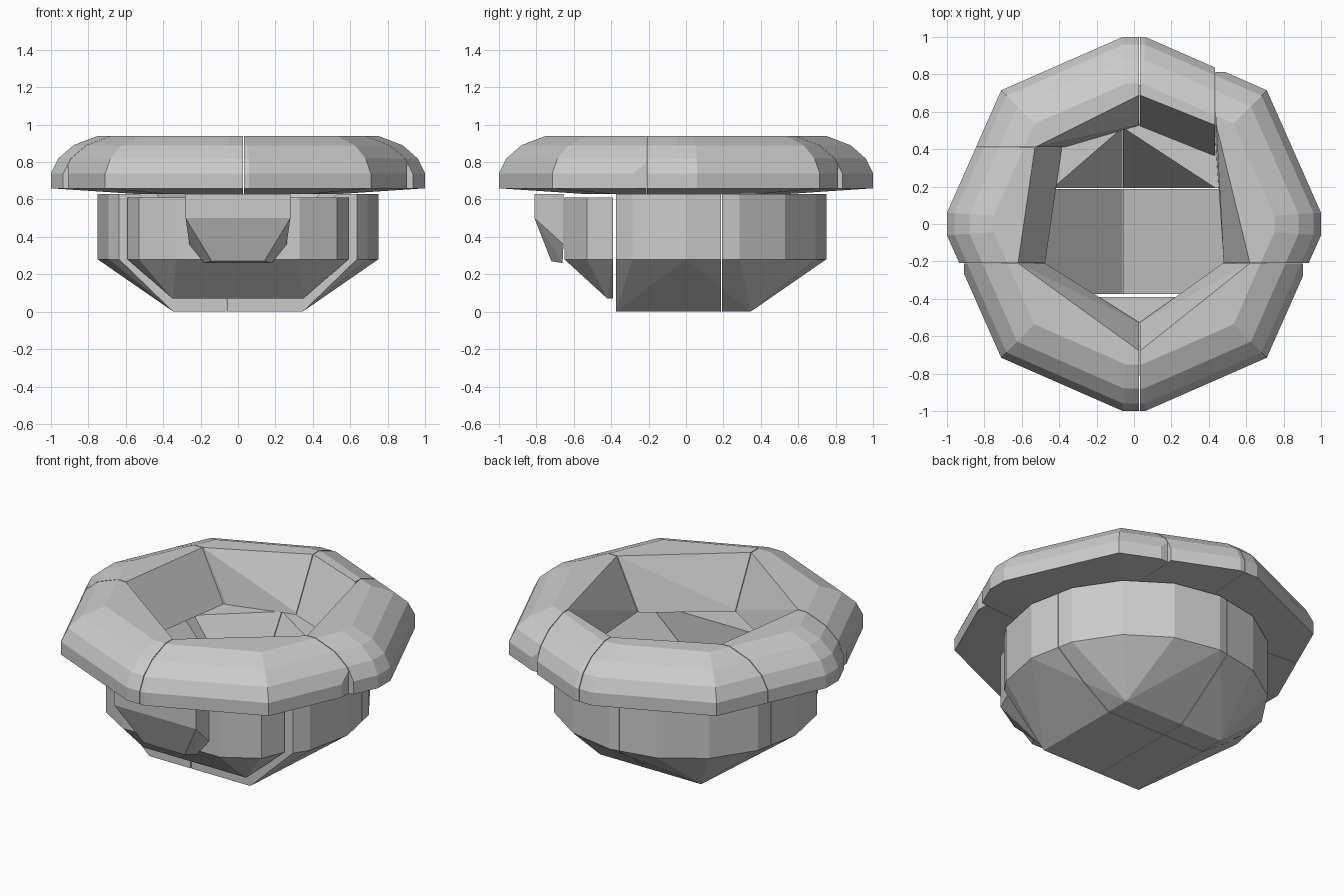
import bpy, bmesh, math
from mathutils import Vector as V

if "Cube" in bpy.data.objects:
    bpy.data.objects.remove(bpy.data.objects["Cube"])


def hull(bm, pts):
    vs = [bm.verts.new(p) for p in pts]
    r = bmesh.ops.convex_hull(bm, input=vs)
    junk = {g for g in r["geom_interior"] + r["geom_unused"] if isinstance(g, bmesh.types.BMVert)}
    bmesh.ops.delete(bm, geom=[v for v in junk if v.is_valid], context='VERTS')


def make(name, pts, cuts=()):
    """Convex solid, trimmed by planes (point, normal of the removed side)."""
    bm = bmesh.new()
    hull(bm, pts)
    for co, no in cuts:
        geom = bm.verts[:] + bm.edges[:] + bm.faces[:]
        bmesh.ops.bisect_plane(bm, geom=geom, plane_co=co, plane_no=no, clear_outer=True)
        left = [v.co.copy() for v in bm.verts]
        bm.clear()
        hull(bm, left)
    bmesh.ops.dissolve_limit(bm, angle_limit=0.01, verts=bm.verts[:], edges=bm.edges[:])
    bmesh.ops.recalc_face_normals(bm, faces=bm.faces[:])
    me = bpy.data.meshes.new(name)
    bm.to_mesh(me)
    bm.free()
    ob = bpy.data.objects.new(name, me)
    bpy.context.collection.objects.link(ob)
    return ob


def side(axis, value, keep):
    """Axis plane cut: keep +1 keeps the larger side, -1 the smaller."""
    co, no = V((0, 0, 0)), V((0, 0, 0))
    co[axis] = value + keep * 0.002
    no[axis] = -keep
    return co, no


def wall(a, b, c, inside):
    """Plane through three points, removing the side holding 'inside'."""
    a, b, c = V(a), V(b), V(c)
    n = (b - a).cross(c - a).normalized()
    if n.dot(V(inside) - a) < 0:
        n = -n
    return a, n


X, Y = 0, 1

# rim: bevelled octagonal slab split into six stones around a hexagonal hole
octo = [(sx * x, sy * y) for sx in (1, -1) for sy in (1, -1)
        for x, y in ((0.06, 1), (0.71, 0.715), (1, 0.06))]
layers = [(0.55, 0.63), (1, 0.66), (1, 0.74), (0.96, 0.82), (0.88, 0.89), (0.75, 0.94)]
slab = [(x * s, y * s, z) for s, z in layers for x, y in octo]


def rim_wall(a, b, c, d=None):
    """Inner face: top edge a-b, bottom points c (under b) and d (under a)."""
    centre = (0, 0, 0.94)
    a, b, c = (*a, 0.94), (*b, 0.94), (*c, 0.64)
    cuts = [wall(a, b, c, centre)]
    if d:
        cuts.append(wall(a, c, (*d, 0.64), centre))
    return cuts


L, R, F = (-0.62, -0.21), (0.62, -0.21), (0.03, -0.68)
B, BR, BL = (0.03, 0.69), (0.43, 0.53), (-0.53, 0.41)
front_low, back_low = (0.03, -0.53), (0.03, 0.53)
make("rim_front_left", slab, [side(X, 0.03, -1), side(Y, -0.21, -1), side(X, -0.91, 1)]
     + rim_wall(L, F, front_low, (-0.48, -0.21)))
make("rim_front_right", slab, [side(X, 0.03, 1), side(Y, -0.21, -1), side(X, 0.905, -1)]
     + rim_wall(R, F, front_low, (0.48, -0.21)))
make("rim_right", slab, [side(Y, -0.21, 1), side(X, 0.435, 1), side(Y, 0.815, -1)]
     + rim_wall((0.44, 0.53), R, (0.48, -0.21), (0.44, 0.38)))
make("rim_back_right", slab, [side(X, 0.03, 1), side(X, 0.435, -1)] + rim_wall(BR, B, back_low))
make("rim_back_left", slab, [side(X, 0.03, -1), side(Y, 0.41, 1)]
     + rim_wall(BL, B, back_low, (-0.38, 0.41)))
make("rim_left", slab, [side(Y, -0.21, 1), side(Y, 0.41, -1), side(X, -0.1, -1)]
     + rim_wall(L, BL, (-0.39, 0.41)))

# bowl: tapered round solid split into stones with sloping inner faces
drum = [(0.75 * math.cos(i * math.pi / 8), 0.75 * math.sin(i * math.pi / 8), z)
        for z in (0.28, 0.63) for i in range(16)]
bowl = drum + [(sx * 0.345, y, 0) for sx in (1, -1) for y in (-0.375, 0.345)]
mid, low = -0.06, 0.10
top = (0, 0, 0.6)
for name, s, keep in (("left", -1, -1), ("right", 1, 1)):
    x = 0.52 * s
    slope = wall((x, -0.3, 0.62), (x, 0.19, 0.62), (mid, 0, low), top)
    make("bowl_" + name, bowl, [side(X, mid, keep), side(Y, -0.375, 1), side(Y, 0.19, -1), slope])
    slope = wall((0.43 * s, 0.19, 0.62), (mid, 0.51, 0.62), (mid, 0.19, low), (mid, 0.19, 0.6))
    make("bowl_back_" + name, bowl, [side(X, mid, keep), side(Y, 0.19, 1), slope])

# front stone, raised slightly above the base
front = [(s * x, y, z) for s in (1, -1) for x, y, z in (
    (0.59, -0.39, 0.61), (0.59, -0.39, 0.28), (0.53, -0.53, 0.61), (0.53, -0.53, 0.28),
    (0.33, -0.65, 0.61), (0.33, -0.65, 0.28), (0.35, -0.42, 0.07), (0.35, -0.39, 0.07))]
make("bowl_front", front)

# raised plate on the front
plate = [(s * x, y, z) for s in (1, -1) for x, y, z in (
    (0.26, -0.655, 0.63), (0.28, -0.81, 0.63), (0.26, -0.655, 0.36), (0.28, -0.81, 0.5),
    (0.18, -0.66, 0.26), (0.14, -0.72, 0.27))]
make("front_plate", plate)
